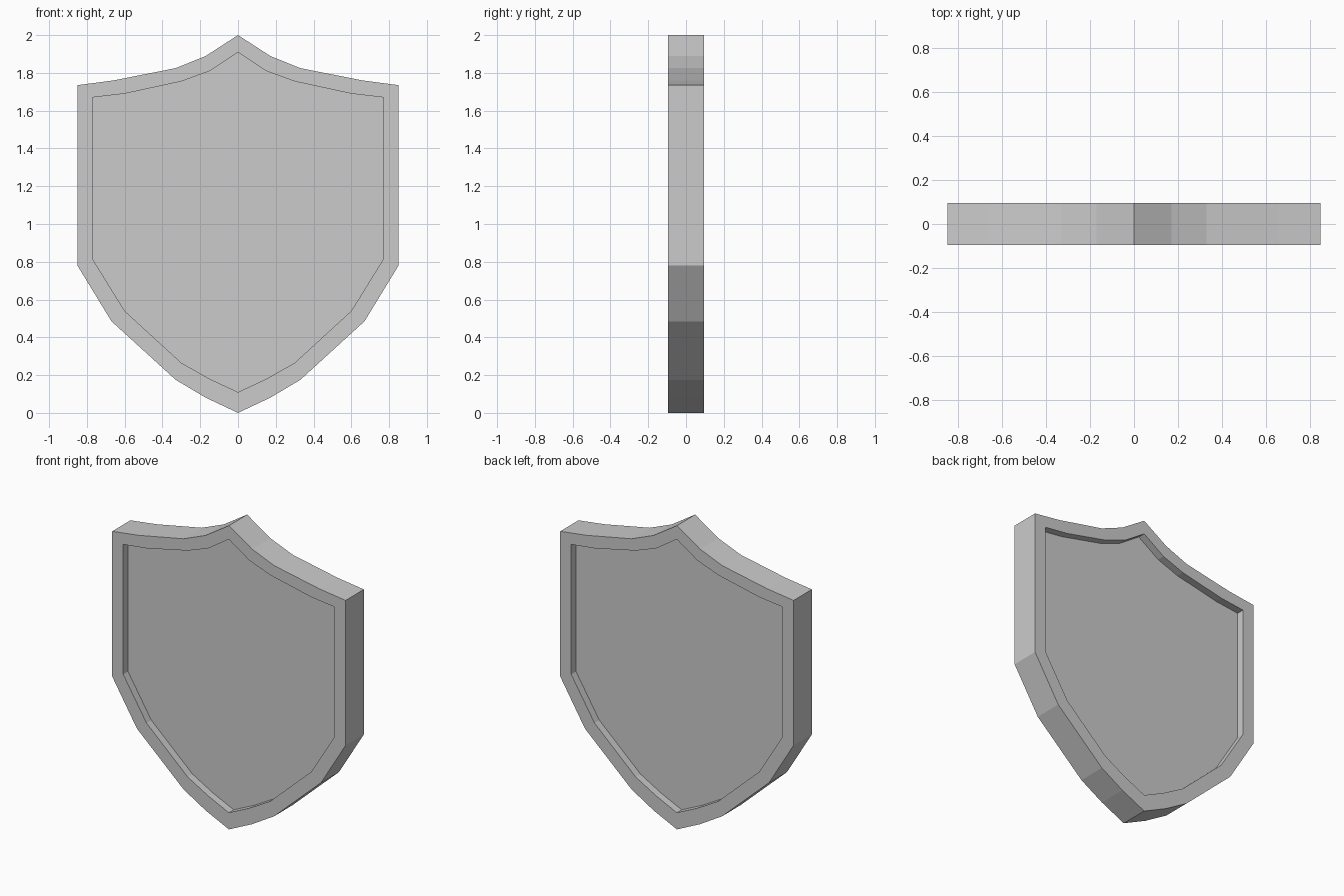
import bpy
import bmesh

cube = bpy.data.objects.get("Cube")
if cube:
    bpy.data.objects.remove(cube, do_unlink=True)

HALF_DEPTH = 0.095
RECESS = 0.05

# Half outlines (x, z) from the top point down to the bottom tip
OUTER = [(0, 2), (0.17, 1.89), (0.33, 1.825), (0.66, 1.76), (0.85, 1.735),
         (0.85, 0.78), (0.67, 0.485), (0.33, 0.175), (0.17, 0.08), (0, 0)]
INNER = [(0, 1.91), (0.15, 1.81), (0.30, 1.755), (0.60, 1.69), (0.77, 1.67),
         (0.77, 0.815), (0.60, 0.54), (0.30, 0.265), (0.15, 0.18), (0, 0.11)]


def mirrored(half):
    """Close a half outline by mirroring it across x = 0."""
    return half + [(-x, z) for x, z in reversed(half[1:-1])]


def add_loop(bm, half, y):
    return [bm.verts.new((x, y, z)) for x, z in mirrored(half)]


def bridge(bm, a, b):
    for i in range(len(a)):
        j = (i + 1) % len(a)
        bm.faces.new((a[i], a[j], b[j], b[i]))


# Grey metal
grey = bpy.data.materials.new("grey metal")
grey.use_nodes = True
colour = (0.6, 0.6, 0.6, 1)
grey.diffuse_color = colour
grey.node_tree.nodes["Principled BSDF"].inputs["Base Color"].default_value = colour

# Shield: raised rim with a recessed panel on both the front and the back
bm = bmesh.new()
edges = []
for side in (-1, 1):
    outer = add_loop(bm, OUTER, side * HALF_DEPTH)
    lip = add_loop(bm, INNER, side * HALF_DEPTH)
    floor = add_loop(bm, INNER, side * (HALF_DEPTH - RECESS))
    bridge(bm, outer, lip)
    bridge(bm, lip, floor)
    bm.faces.new(floor)
    edges.append(outer)
bridge(bm, *edges)
bmesh.ops.recalc_face_normals(bm, faces=bm.faces)

mesh = bpy.data.meshes.new("shield")
bm.to_mesh(mesh)
bm.free()
mesh.materials.append(grey)
shield = bpy.data.objects.new("shield", mesh)
bpy.context.collection.objects.link(shield)
